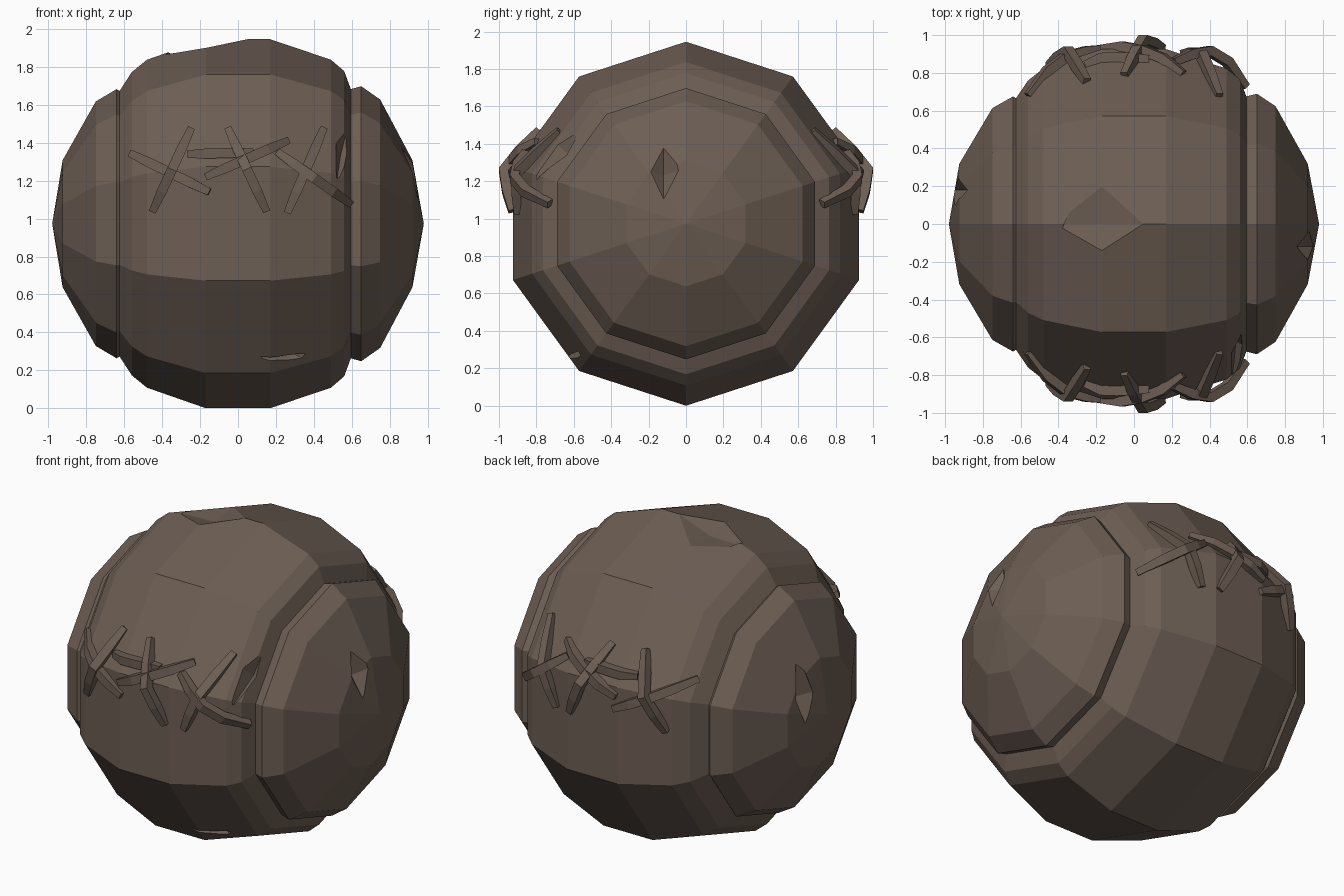
import bpy, bmesh, math
from mathutils import Vector

if "Cube" in bpy.data.objects:
    bpy.data.objects.remove(bpy.data.objects["Cube"])

N, CZ = 10, 0.973
brown = bpy.data.materials.new("dull brown")
brown.diffuse_color = (0.152, 0.112, 0.088, 1)
brown.use_nodes = True
brown.node_tree.nodes["Principled BSDF"].inputs["Base Color"].default_value = brown.diffuse_color

# (x, radius) profile of the ball, turned about the x axis
PROFILE = [(-0.98, 0), (-0.925, 0.335), (-0.75, 0.645), (-0.64, 0.71), (-0.625, 0.70),
           (-0.56, 0.80), (-0.48, 0.865), (-0.17, 0.973), (0.17, 0.973), (0.49, 0.865),
           (0.56, 0.805), (0.595, 0.71), (0.65, 0.725), (0.75, 0.655), (0.92, 0.335), (0.98, 0)]


def make_object(name, bm):
    bmesh.ops.recalc_face_normals(bm, faces=bm.faces)
    mesh = bpy.data.meshes.new(name)
    bm.to_mesh(mesh)
    bm.free()
    mesh.materials.append(brown)
    ob = bpy.data.objects.new(name, mesh)
    bpy.context.collection.objects.link(ob)
    return ob


def radius_at(x):
    for (x0, r0), (x1, r1) in zip(PROFILE, PROFILE[1:]):
        if x0 <= x <= x1:
            return r0 + (r1 - r0) * (x - x0) / (x1 - x0)
    return 0


def front_y(x, z):
    """Depth of the ten-sided ball at (x, z), as a positive number."""
    r, h = max(radius_at(x), 0.76), z - CZ
    side = r * math.cos(math.radians(18))
    lip = r * math.sin(math.radians(18))
    return side if abs(h) < lip else side - (abs(h) - lip) / math.tan(math.radians(54))


# Ball
bm = bmesh.new()
rings = []
for x, r in PROFILE:
    if r == 0:
        rings.append([bm.verts.new((x, 0, CZ))] * N)
    else:
        rings.append([bm.verts.new((x, r * math.sin(2 * math.pi * i / N),
                                    CZ + r * math.cos(2 * math.pi * i / N))) for i in range(N)])
for a, b in zip(rings, rings[1:]):
    for i in range(N):
        j = (i + 1) % N
        bm.faces.new(list(dict.fromkeys((a[i], a[j], b[j], b[i]))))
ball = make_object("patched_ball", bm)


# Scars and dents: pointed lozenge cutters
def cut(center, length, width, depth):
    bm = bmesh.new()
    c, l, w, d = map(Vector, (center, length, width, depth))
    top, bottom = bm.verts.new(c + d * -2), bm.verts.new(c + d)
    ring = [bm.verts.new(c + v) for v in (l, w, -l, -w)]
    for i in range(4):
        for tip in (top, bottom):
            bm.faces.new((ring[i], ring[(i + 1) % 4], tip))
    cutter = make_object("scar_cutter", bm)
    cutter.hide_render = True
    mod = ball.modifiers.new("scar", 'BOOLEAN')
    mod.operation, mod.solver, mod.object = 'DIFFERENCE', 'EXACT', cutter
    bpy.context.view_layer.objects.active = ball
    bpy.ops.object.modifier_apply(modifier=mod.name)
    bpy.data.objects.remove(cutter)


cut((-0.17, 0, 1.905), (0.23, 0, 0.045), (0, 0.24, -0.02), (0, 0, -0.04))       # top dent
cut((0.935, -0.12, 1.26), (-0.075, 0, 0.25), (0, 0.09, 0), (-0.07, 0, -0.03))   # right scar
cut((-0.945, 0.18, 1.14), (0.06, 0, 0.28), (0, 0.08, 0), (0.07, 0, -0.02))      # left scar
cut((0.29, -0.61, 0.24), (0.22, 0, -0.07), (0.05, 0.04, 0.06), (0, 0.06, 0.05)) # low front scar
cut((0.56, -0.68, 1.38), (0.04, 0.14, 0.19), (0.05, 0.02, -0.03), (-0.02, 0.06, -0.05))


# Stitches: square bars arched over the seam
def stitch(name, x0, z0, x1, z1, lift, sign):
    bm = bmesh.new()
    pts = []
    for t, k in ((0, -0.01), (0.25, 0.5), (0.5, 1), (0.75, 0.6), (1, -0.01)):
        x, z = x0 + (x1 - x0) * t, z0 + (z1 - z0) * t
        pts.append(Vector((x, -(front_y(x, z) + lift * k + 0.005), z)))
    along = Vector((x1 - x0, 0, z1 - z0)).normalized()
    side = Vector((-along.z, 0, along.x))
    secs = []
    for i, p in enumerate(pts):
        t = (pts[min(i + 1, 4)] - pts[max(i - 1, 0)]).normalized()
        out = side.cross(t).normalized()
        s = 0.019 if i in (0, 4) else 0.026
        secs.append([bm.verts.new(p + side * a * s + out * b * s)
                     for a, b in ((1, 1), (-1, 1), (-1, -1), (1, -1))])
    for a, b in zip(secs, secs[1:]):
        for i in range(4):
            bm.faces.new((a[i], a[(i + 1) % 4], b[(i + 1) % 4], b[i]))
    bm.faces.new(secs[0])
    bm.faces.new(secs[-1])
    for v in bm.verts:
        v.co.y *= sign
    make_object(name, bm)


STITCHES = [(-0.56, 1.34, -0.15, 1.14, 0.02), (-0.25, 1.47, -0.45, 1.04, 0.045),
            (-0.05, 1.47, 0.15, 1.04, 0.045), (-0.17, 1.22, 0.26, 1.41, 0.02),
            (0.21, 1.35, 0.59, 1.08, 0.06), (0.45, 1.47, 0.26, 1.03, 0.035)]
for sign, where in ((1, "front"), (-1, "back")):
    for n, (x0, z0, x1, z1, lift) in enumerate(STITCHES):
        stitch(f"{where}_stitch_{n + 1}", x0, z0, x1, z1, lift, sign)
    # thread running between the crosses
    stitch(f"{where}_thread", -0.26, 1.34, 0.08, 1.35, 0.005, sign)
